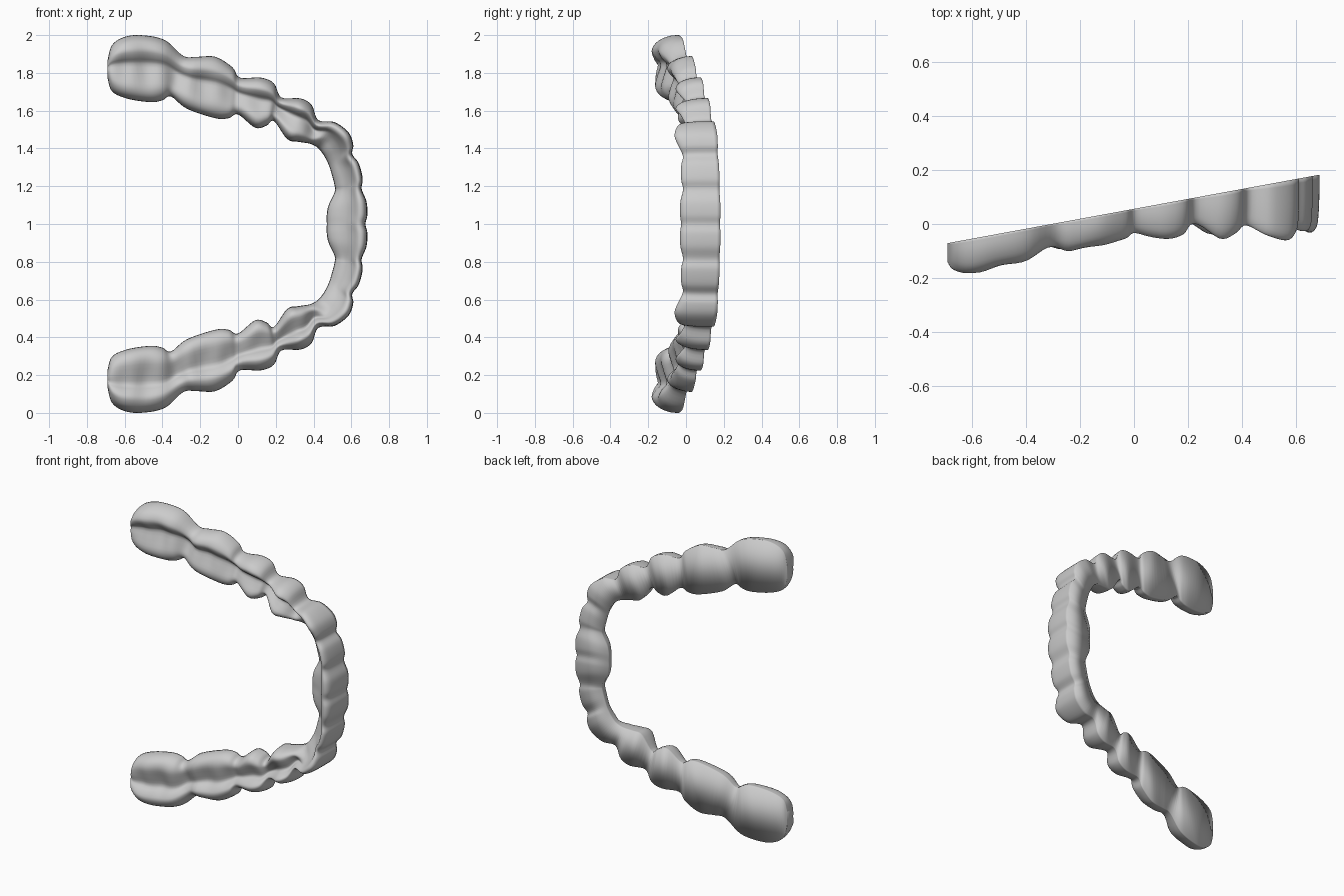
import bpy, bmesh, math
from mathutils import Vector

if "Cube" in bpy.data.objects:
    bpy.data.objects.remove(bpy.data.objects["Cube"])

# Half of the arch, back molar to midline: outer x, outer z, inner x, inner z, crown height
HALF = [
    (-.69, 1.87, -.69, 1.77, .05), (-.668, 1.945, -.665, 1.70, .09),
    (-.61, 1.987, -.58, 1.662, .125), (-.52, 2.0, -.46, 1.645, .122),
    (-.39, 1.975, -.40, 1.655, .115), (-.29, 1.89, -.355, 1.675, .085),
    (-.22, 1.885, -.27, 1.61, .112), (-.12, 1.885, -.12, 1.56, .11),
    (-.03, 1.83, -.05, 1.56, .108), (.01, 1.775, 0, 1.58, .09),
    (.12, 1.775, .09, 1.51, .135), (.19, 1.745, .15, 1.52, .125),
    (.23, 1.67, .19, 1.545, .095), (.33, 1.665, .26, 1.45, .165),
    (.39, 1.63, .32, 1.435, .16), (.425, 1.55, .38, 1.425, .14),
    (.51, 1.54, .42, 1.405, .19), (.585, 1.485, .45, 1.37, .22),
    (.61, 1.42, .47, 1.335, .20), (.605, 1.37, .485, 1.30, .18),
    (.64, 1.32, .50, 1.25, .195), (.66, 1.24, .512, 1.20, .198),
    (.655, 1.185, .512, 1.17, .188), (.68, 1.12, .48, 1.10, .205),
    (.685, 1.05, .47, 1.05, .207), (.675, 1.0, .47, 1.0, .20),
]

# Cross-sections from outer rim to inner rim: position across, fraction of height
MOLAR = [(0, 0), (.01, .3), (.045, .6), (.11, .86), (.22, 1), (.33, .85),
         (.43, .62), (.60, .74), (.78, .88), (.91, .76), (.985, .42), (1, 0)]
INCISOR = [(0, 0), (0, .35), (.01, .65), (.04, .9), (.13, 1), (.25, .95),
           (.36, .76), (.48, .6), (.64, .47), (.82, .36), (.96, .22), (1, 0)]


def spline(points, steps):
    """Catmull-Rom resampling of tuples of any size."""
    pts = [Vector(p) for p in points]
    out = []
    for i in range(len(pts) - 1):
        a, b = pts[max(i - 1, 0)], pts[i]
        c, d = pts[i + 1], pts[min(i + 2, len(pts) - 1)]
        for k in range(steps):
            t = k / steps
            out.append(.5 * (2 * b + (c - a) * t + (2 * a - 5 * b + 4 * c - d) * t * t
                             + (3 * b - a - 3 * c + d) * t ** 3))
    return out + [pts[-1]]


def smoothstep(a, b, v):
    t = min(max((v - a) / (b - a), 0), 1)
    return t * t * (3 - 2 * t)


# Mirror the half arch and resample everything smoothly
mirrored = [(ox, 2 - oz, ix, 2 - iz, h) for ox, oz, ix, iz, h in reversed(HALF[:-1])]
stations = spline(HALF + mirrored, 5)
molar, incisor = spline(MOLAR, 3), spline(INCISOR, 3)

# Sweep the blended cross-section along the arch, standing on a slanted back plane
bm = bmesh.new()
rings = []
for ox, oz, ix, iz, h in stations:
    front = smoothstep(.38, .56, ox)
    ring = []
    for m, n in zip(molar, incisor):
        across, rise = m.lerp(n, front)
        x, z = ox + (ix - ox) * across, oz + (iz - oz) * across
        # Fissures and end ridges on the chewing surface
        inside = math.sin(math.pi * min(max(across, 0), 1)) ** 2 * (1 - front)
        lump = .008 * math.sin(x * 42) * inside
        lump += .03 * inside * (1 - smoothstep(-.66, -.58, x))
        y = .056 + .184 * x - h * rise - lump * min(rise * 2, 1)
        ring.append(bm.verts.new((x, y, z)))
    rings.append(ring)

# Walls, flat back and the two ends
count = len(molar)
for r, s in zip(rings, rings[1:]):
    for j in range(count):
        k = (j + 1) % count
        bm.faces.new((r[j], r[k], s[k], s[j]))
bm.faces.new(rings[0])
bm.faces.new(rings[-1])
bmesh.ops.recalc_face_normals(bm, faces=bm.faces)
for f in bm.faces:
    f.smooth = True

mesh = bpy.data.meshes.new("dental_arch")
bm.to_mesh(mesh)
bm.free()
arch = bpy.data.objects.new("dental_arch", mesh)
bpy.context.collection.objects.link(arch)
